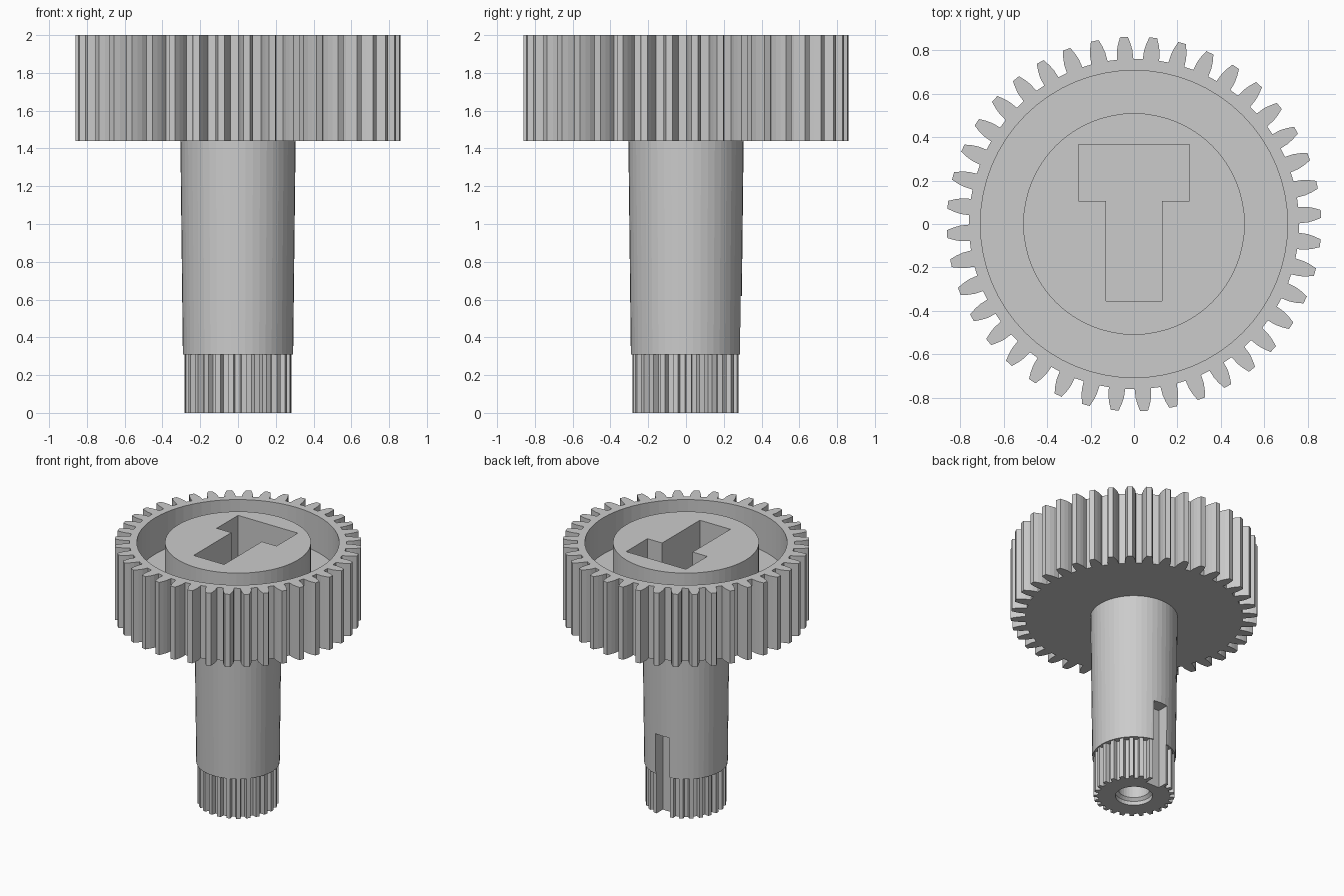
import bpy, bmesh
from math import cos, sin, pi, radians

cube = bpy.data.objects.get("Cube")
if cube:
    bpy.data.objects.remove(cube, do_unlink=True)

grey = bpy.data.materials.new("plain grey")
grey.use_nodes = True
grey.diffuse_color = (0.6, 0.6, 0.6, 1)
grey.node_tree.nodes["Principled BSDF"].inputs["Base Color"].default_value = (0.6, 0.6, 0.6, 1)


def make(name, bm):
    bmesh.ops.recalc_face_normals(bm, faces=bm.faces)
    mesh = bpy.data.meshes.new(name)
    bm.to_mesh(mesh)
    bm.free()
    mesh.materials.append(grey)
    obj = bpy.data.objects.new(name, mesh)
    bpy.context.collection.objects.link(obj)
    return obj


def prism(name, outline, z0, z1):
    """Extrude a flat outline from z0 to z1."""
    bm = bmesh.new()
    face = bm.faces.new([bm.verts.new((x, y, z0)) for x, y in outline])
    out = bmesh.ops.extrude_face_region(bm, geom=[face])
    for v in out["geom"]:
        if isinstance(v, bmesh.types.BMVert):
            v.co.z = z1
    return make(name, bm)


def lathe(name, profile, closed=False, sides=64):
    """Revolve (radius, z) points; solid ends are capped, closed loops make rings."""
    bm = bmesh.new()
    rings = [[bm.verts.new((r * cos(2 * pi * i / sides), r * sin(2 * pi * i / sides), z))
              for i in range(sides)] for r, z in profile]
    pairs = list(zip(rings, rings[1:]))
    if closed:
        pairs.append((rings[-1], rings[0]))
    else:
        bm.faces.new(rings[0])
        bm.faces.new(rings[-1])
    for a, b in pairs:
        for i in range(sides):
            j = (i + 1) % sides
            bm.faces.new((a[i], a[j], b[j], b[i]))
    return make(name, bm)


def toothed(count, phase, flank):
    """Outline of a toothed wheel from (radius, half angle) flank points, root to tip."""
    points = []
    for k in range(count):
        mid = phase + 2 * pi * k / count
        side = [(r, -h) for r, h in flank] + [(r, h) for r, h in reversed(flank)]
        points += [(r * cos(mid + a), r * sin(mid + a)) for r, a in side]
    return points


def cut(obj, *cutters):
    for cutter in cutters:
        mod = obj.modifiers.new("cut", "BOOLEAN")
        mod.operation = "DIFFERENCE"
        mod.solver = "EXACT"
        mod.object = cutter
        bpy.context.view_layer.objects.active = obj
        bpy.ops.object.modifier_apply(modifier=mod.name)


# Main parts
gear = prism("gear_wheel", toothed(40, radians(3.1), [
    (0.76, 0.05), (0.80, 0.045), (0.83, 0.035), (0.862, 0.021)]), 1.44, 2.0)
shaft = lathe("tapered_shaft", [(0.292, 0.31), (0.305, 1.44)], sides=48)
spline = prism("splined_end", toothed(25, radians(3), [
    (0.25, 0.075), (0.283, 0.05)]), 0, 0.31)

# Ring recess, keyed socket, end bore and side slot
recess = lathe("recess_cutter", [(0.51, 1.72), (0.707, 1.72), (0.707, 2.1), (0.51, 2.1)], closed=True)
socket = prism("socket_cutter", [
    (-0.255, 0.365), (-0.255, 0.105), (-0.13, 0.105), (-0.13, -0.355),
    (0.13, -0.355), (0.13, 0.105), (0.255, 0.105), (0.255, 0.365)], 1.5, 2.1)
bore = lathe("bore_cutter", [(0.13, -0.1), (0.13, 0.03), (0.11, 0.05), (0.11, 0.6)], sides=32)
slot = prism("slot_cutter", [(-0.058, 0.2), (0.058, 0.2), (0.058, 0.4), (-0.058, 0.4)], -0.1, 0.62)

cut(gear, recess, socket)
cut(shaft, bore, slot)
cut(spline, bore, slot)
for helper in (recess, socket, bore, slot):
    bpy.data.objects.remove(helper, do_unlink=True)
